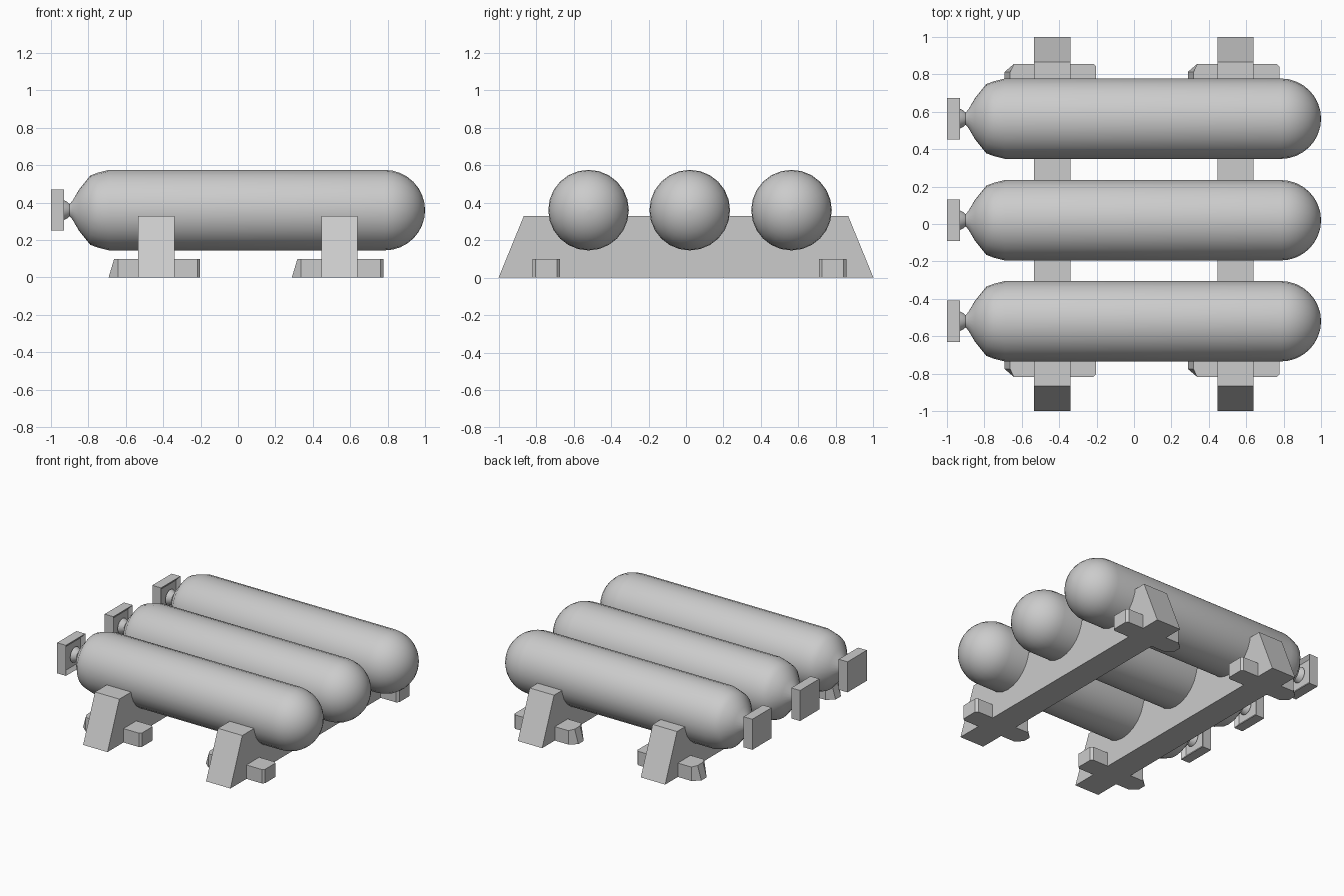
import bpy, bmesh, math
from mathutils import Vector

if "Cube" in bpy.data.objects:
    bpy.data.objects.remove(bpy.data.objects["Cube"])


def finish(name, bm, smooth=False):
    bmesh.ops.recalc_face_normals(bm, faces=bm.faces[:])
    mesh = bpy.data.meshes.new(name)
    bm.to_mesh(mesh)
    bm.free()
    obj = bpy.data.objects.new(name, mesh)
    bpy.context.collection.objects.link(obj)
    if smooth:
        bpy.ops.object.select_all(action='DESELECT')
        obj.select_set(True)
        bpy.context.view_layer.objects.active = obj
        bpy.ops.object.shade_smooth_by_angle(angle=math.radians(40))
    return obj


def lathe_x(name, profile, y, z, sides=24):
    """Revolve (x, radius) points about a line parallel to x."""
    bm = bmesh.new()
    rings = []
    for x, r in profile:
        ring = []
        for i in range(sides):
            a = 2 * math.pi * i / sides
            ring.append(bm.verts.new((x, y + r * math.cos(a), z + r * math.sin(a))))
        rings.append(ring)
    for a, b in zip(rings, rings[1:]):
        for i in range(sides):
            j = (i + 1) % sides
            bm.faces.new((a[i], a[j], b[j], b[i]))
    bm.faces.new(rings[0])
    bm.faces.new(rings[-1])
    return finish(name, bm, True)


def prism(name, points, extrude):
    """Extrude a flat outline into a solid."""
    bm = bmesh.new()
    face = bm.faces.new([bm.verts.new(p) for p in points])
    ext = bmesh.ops.extrude_face_region(bm, geom=[face], use_keep_orig=True)
    moved = [v for v in ext['geom'] if isinstance(v, bmesh.types.BMVert)]
    bmesh.ops.translate(bm, verts=moved, vec=Vector(extrude))
    return finish(name, bm)


# Gas tanks: neck, shoulder, straight wall and domed end
R, Z = 0.215, 0.36
profile = [(-0.935, 0.055), (-0.915, 0.045), (-0.90, 0.033), (-0.885, 0.05),
           (-0.85, 0.11), (-0.79, 0.185), (-0.75, 0.20), (-0.69, R)]
for k in range(9):
    t = math.pi / 2 * k / 8
    profile.append((0.785 + R * math.sin(t), max(R * math.cos(t), 0.004)))

for n, y in enumerate((-0.52, 0.02, 0.563)):
    lathe_x(f"tank_{n}", profile, y, Z)
    # Square valve block with a shallow recess around the neck
    bm = bmesh.new()
    bmesh.ops.create_cube(bm, size=1)
    for v in bm.verts:
        v.co = Vector((-0.965 + v.co.x * 0.07, y + v.co.y * 0.22, Z + v.co.z * 0.22))
    inner = max(bm.faces, key=lambda f: f.calc_center_median().x)
    bmesh.ops.inset_region(bm, faces=[inner], thickness=0.035)
    bmesh.ops.translate(bm, verts=inner.verts[:], vec=(-0.02, 0, 0))
    finish(f"valve_block_{n}", bm)

for n, x in enumerate((-0.437, 0.543)):
    # Trapezoid support beam under all the tanks
    x0 = x - 0.097
    prism(f"support_beam_{n}",
          [(x0, -1, 0), (x0, 1, 0), (x0, 0.865, 0.33), (x0, -0.865, 0.33)],
          (0.194, 0, 0))
    # Chamfered feet crossing the beam ends
    for m, y in enumerate((-0.745, 0.783)):
        h = 0.073
        a, b = x - 0.255, x + 0.235
        foot = prism(f"foot_{n}_{m}",
                     [(a, y - 0.03, 0), (a + 0.05, y - h, 0), (b - 0.015, y - h, 0),
                      (b, y - h + 0.015, 0), (b, y + h - 0.015, 0),
                      (b - 0.015, y + h, 0), (a + 0.05, y + h, 0), (a, y + 0.03, 0)],
                     (0, 0, 0.1))
        # Slope the outer end of the foot
        for v in foot.data.vertices:
            if v.co.z > 0.05 and v.co.x < a + 0.01:
                v.co.x += 0.03
